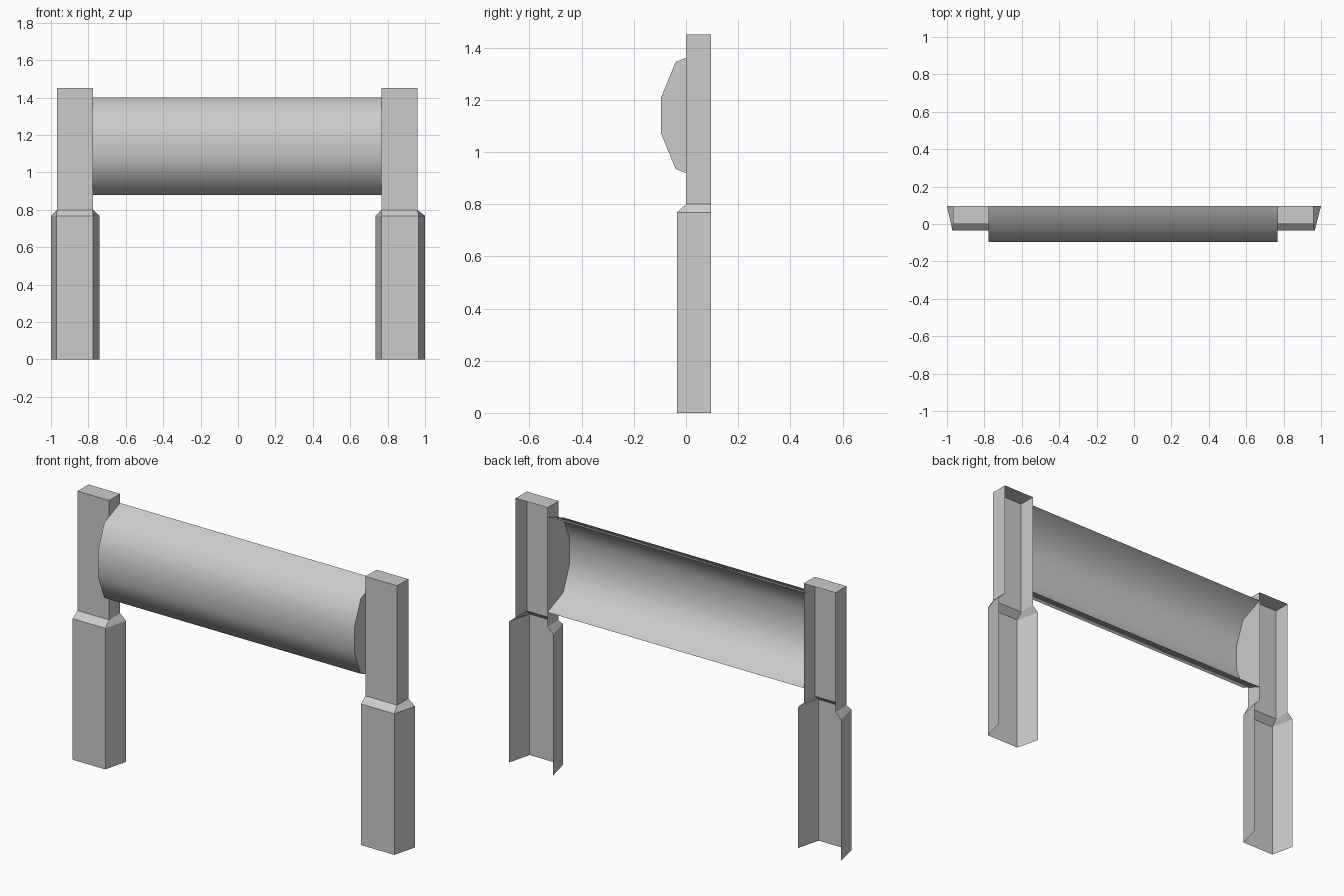
import bpy, math

if "Cube" in bpy.data.objects:
    bpy.data.objects.remove(bpy.data.objects["Cube"])

BACK = 0.095


def loft(name, rings, cap_first=False, cap_last=False):
    """Skin open cross-sections into a shell, optionally capping the ends."""
    n = len(rings[0])
    verts = [p for ring in rings for p in ring]
    faces = [(r * n + i, r * n + i + 1, (r + 1) * n + i + 1, (r + 1) * n + i)
             for r in range(len(rings) - 1) for i in range(n - 1)]
    if cap_first:
        faces.append(tuple(reversed(range(n))))
    if cap_last:
        faces.append(tuple(range(len(verts) - n, len(verts))))
    mesh = bpy.data.meshes.new(name)
    mesh.from_pydata(verts, [], faces)
    obj = bpy.data.objects.new(name, mesh)
    bpy.context.collection.objects.link(obj)
    return obj


def section(back, front, y, z):
    """U-shaped post section, open at the back."""
    return [(back[0], BACK, z), (front[0], y, z),
            (front[1], y, z), (back[1], BACK, z)]


# Posts: flared base, sloped shoulder, slim upper part with a top cap
def post(name, flare, face, upper):
    loft(name, [section(flare, face, -0.035, 0.0),
                section(flare, face, -0.035, 0.768),
                section(upper, upper, 0.0, 0.8),
                section(upper, upper, 0.0, 1.45)], cap_last=True)


post("left_post", (-1.0, -0.741), (-0.971, -0.775), (-0.967, -0.776))
post("right_post", (0.734, 1.0), (0.766, 0.966), (0.768, 0.959))

# Curved panel between the posts, open at the back, closed at the ends
half = [(BACK, 0.26), (-0.04, 0.205), (-0.095, 0.07)]
profile = half + [(y, -z) for y, z in reversed(half)]
panel = loft("curved_panel",
             [[(x, y, 1.14 + z) for y, z in profile] for x in (-0.777, 0.768)],
             cap_first=True, cap_last=True)
panel.select_set(True)
bpy.context.view_layer.objects.active = panel
bpy.ops.object.shade_smooth_by_angle(angle=math.radians(60))
